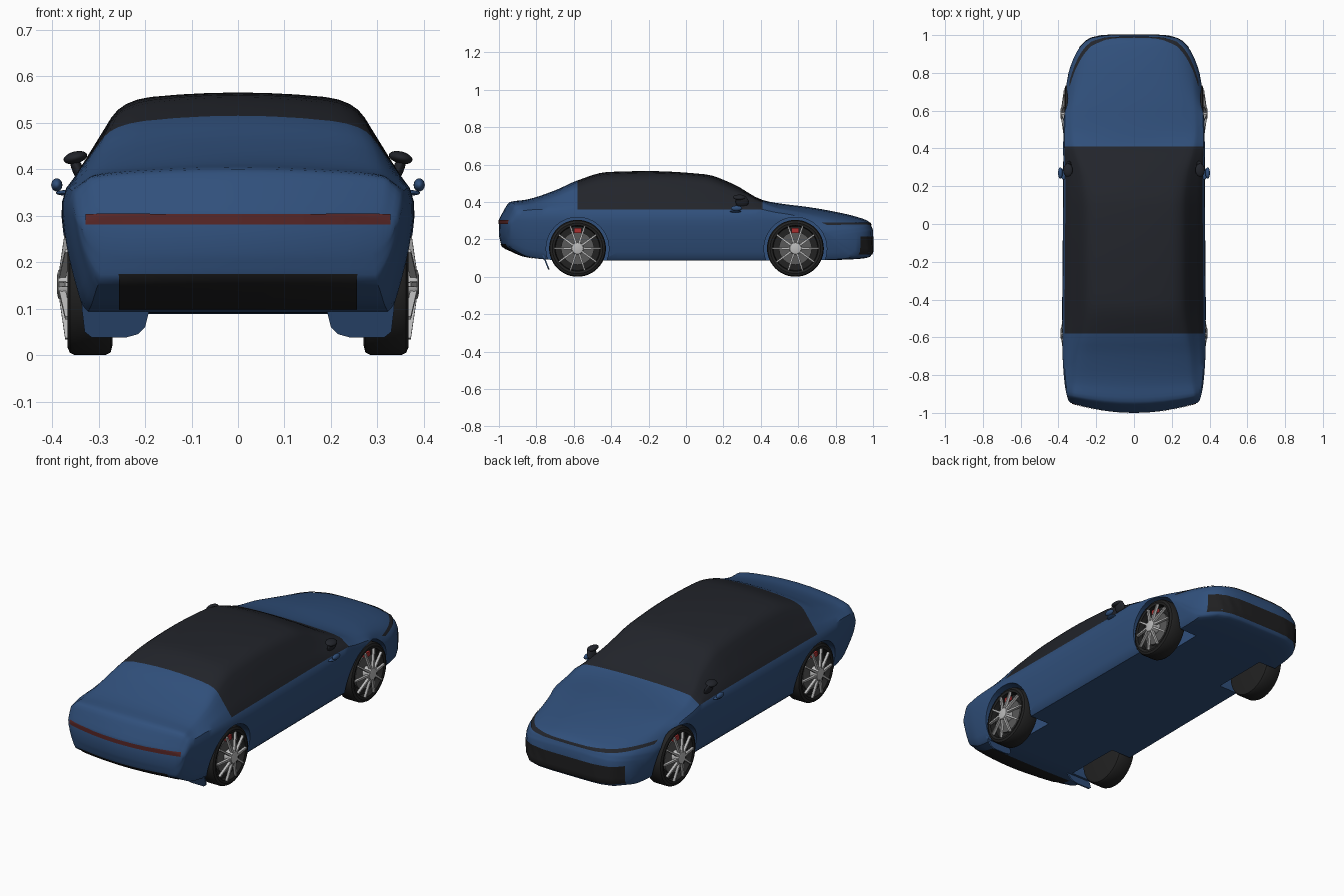
import bpy, bmesh
from math import sin, cos, pi, radians
from mathutils import Vector, Matrix
from mathutils.bvhtree import BVHTree

if "Cube" in bpy.data.objects:
    bpy.data.objects.remove(bpy.data.objects["Cube"])


def material(name, rgb):
    m = bpy.data.materials.new(name)
    m.diffuse_color = (*rgb, 1)
    m.use_nodes = True
    m.node_tree.nodes["Principled BSDF"].inputs["Base Color"].default_value = m.diffuse_color
    return m


PAINT = material("blue_paint", (0.03, 0.08, 0.2))
GLASS = material("dark_glass", (0.016, 0.018, 0.024))
BLACK = material("black_trim", (0.014, 0.014, 0.015))
RUBBER = material("rubber", (0.016, 0.016, 0.016))
SILVER = material("silver", (0.5, 0.5, 0.5))
DISC = material("brake_disc", (0.1, 0.1, 0.1))
RED = material("caliper_red", (0.4, 0.03, 0.03))
LAMP = material("lamp_red", (0.1, 0.02, 0.02))


def make(name, bm, mats, mirror=False, angle=35):
    bmesh.ops.recalc_face_normals(bm, faces=bm.faces)
    me = bpy.data.meshes.new(name)
    bm.to_mesh(me)
    bm.free()
    for m in mats:
        me.materials.append(m)
    ob = bpy.data.objects.new(name, me)
    bpy.context.collection.objects.link(ob)
    me.shade_smooth()
    me.set_sharp_from_angle(angle=radians(angle))
    if mirror:
        ob.modifiers.new("mirror", 'MIRROR').use_mirror_merge = False
    return ob


# Body stations: y, waist half-width, roof-edge x, roof-edge z, top z, waist z, bottom z
STATIONS = [
    (-1.00, .335, .300, .300, .305, .27, .220), (-.985, .345, .31, .325, .335, .28, .165),
    (-.94, .355, .315, .385, .400, .30, .140), (-.85, .368, .30, .395, .413, .30, .105),
    (-.70, .378, .290, .440, .462, .30, .090), (-.58, .380, .270, .495, .515, .30, .090),
    (-.42, .380, .250, .540, .560, .30, .088), (-.20, .378, .25, .548, .565, .30, .088),
    (.10, .376, .250, .530, .548, .30, .088), (.25, .375, .265, .475, .497, .30, .088),
    (.41, .374, .310, .400, .410, .30, .088), (.50, .372, .320, .368, .392, .30, .088),
    (.65, .370, .315, .345, .373, .29, .088), (.80, .365, .310, .315, .347, .27, .090),
    (.92, .360, .305, .285, .318, .25, .095), (.98, .355, .300, .262, .293, .23, .105),
    (1.00, .345, .300, .235, .250, .20, .130)]


def smooth_stations(rows, n):
    # monotone cubic interpolation between stations
    def slopes(c):
        d = [(b[c] - a[c]) / (b[0] - a[0]) for a, b in zip(rows, rows[1:])]
        mid = [0 if p * q <= 0 else 2 * p * q / (p + q) for p, q in zip(d, d[1:])]
        return [d[0]] + mid + [d[-1]]
    m = [slopes(c) for c in range(7)]
    out = []
    for i in range(len(rows) - 1):
        a, b = rows[i], rows[i + 1]
        h = b[0] - a[0]
        for k in range(n):
            t = k / n
            out.append([(2*t**3 - 3*t*t + 1) * a[c] + (t**3 - 2*t*t + t) * h * m[c][i]
                        + (3*t*t - 2*t**3) * b[c] + (t**3 - t*t) * h * m[c][i + 1]
                        for c in range(7)])
    return out + [list(rows[-1])]


def bez(a, b, c, t):
    return a * (1 - t)**2 + b * 2 * t * (1 - t) + c * t * t


def half_section(w, xr, zr, zt, zw, zb):
    p0, p2 = Vector((w, zw)), Vector((xr, zr))
    p1 = Vector((w + (xr - w) * .1, min(.36, zw + .6 * (zr - zw))))
    roof = lambda s: Vector((xr * (1 - s), zr + (zt - zr) * (1 - (1 - s)**2)))
    a, b = p1.lerp(p2, .8), roof(.25)
    upper = [p0, p0.lerp(p1, .5) + Vector((.004, 0)), p1, p1.lerp(p2, .3), p1.lerp(p2, .6)]
    upper += [bez(a, p2, b, k / 4) for k in range(5)] + [roof(s) for s in (.5, .75, 1)]
    q1, q2 = Vector((.975 * w, zw - .5 * (zw - zb))), Vector((.89 * w, zb + .012))
    lower = [bez(p0, q1, q2, k / 6) for k in range(7)]
    lower += [Vector((.86 * w * (1 - k / 5), zb)) for k in range(6)]
    return upper, lower


def warp(x, y):
    # rounds the nose and tail in plan
    f = min(max((y - .5) / .5, 0), 1)
    r = min(max((-y - .7) / .3, 0), 1)
    return y - .25 * f * f * (3 - 2 * f) * abs(x / .36)**6 + .055 * r * r * (x / .34)**2


# Body shell, lofted and capped
bm = bmesh.new()
rings = []
for y, *sec in smooth_stations(STATIONS, 4):
    up, lo = half_section(*sec)
    loop = up + [Vector((-p.x, p.y)) for p in up[-2::-1]]
    loop += [Vector((-p.x, p.y)) for p in lo[1:]] + lo[-2:0:-1]
    rings.append([bm.verts.new((p.x, warp(p.x, y), p.y)) for p in loop])
n = len(rings[0])
for a, b in zip(rings, rings[1:]):
    for i in range(n):
        j = (i + 1) % n
        bm.faces.new((a[i], a[j], b[j], b[i]))
for r in (rings[0], rings[-1]):
    for i in range(n // 2):
        q = (r[i], r[i + 1], r[-i - 1], r[-i % n])
        bm.faces.new(list(dict.fromkeys(q)))
for f in bm.faces:
    c = f.calc_center_median()
    f.material_index = int(-.58 < c.y < .41 and c.z > .357)
bmesh.ops.recalc_face_normals(bm, faces=bm.faces)
skin = BVHTree.FromBMesh(bm)
body = make("body", bm, [PAINT, GLASS])

# Wheel wells
WHEELS = {"rear": -.58, "front": .585}
bm = bmesh.new()
for y in WHEELS.values():
    for s in (-1, 1):
        bmesh.ops.create_cone(bm, cap_ends=True, segments=48, radius1=.168, radius2=.168, depth=.3,
                              matrix=Matrix.Translation((s * .36, y, .15)) @ Matrix.Rotation(pi / 2, 4, 'Y'))
cutter = make("well_cutter", bm, [PAINT])
cutter.hide_render = True
mod = body.modifiers.new("wells", 'BOOLEAN')
mod.object, mod.operation, mod.solver = cutter, 'DIFFERENCE', 'EXACT'
bpy.context.view_layer.objects.active = body
bpy.ops.object.modifier_apply(modifier=mod.name)
bpy.data.objects.remove(cutter)
body.data.set_sharp_from_angle(angle=radians(35))


def strip(name, half, z0, z1, end, mat, nx=48, nz=6):
    # panel projected on the nose (end=1) or tail (end=-1)
    bm = bmesh.new()
    grid = {}
    for i in range(nx + 1):
        for k in range(nz + 1):
            o = Vector((half * (2 * i / nx - 1), 2 * end, z0 + (z1 - z0) * k / nz))
            hit, nor, _, _ = skin.ray_cast(o, Vector((0, -end, 0)))
            if hit:
                grid[i, k] = bm.verts.new(hit + nor * .003)
    for i in range(nx):
        for k in range(nz):
            q = [(i, k), (i + 1, k), (i + 1, k + 1), (i, k + 1)]
            if all(c in grid for c in q):
                bm.faces.new([grid[c] for c in q])
    ob = make(name, bm, [mat])
    return ob


strip("tail_light", .327, .281, .303, -1, LAMP)
strip("rear_diffuser", .256, .100, .175, -1, BLACK)
strip("front_intake", .29, .12, .215, 1, BLACK)
strip("headlight_strip", .34, .276, .288, 1, GLASS, nz=3)


def lathe(name, profile, y, mat, seg=48):
    bm = bmesh.new()
    vs = [bm.verts.new((x, 0, r)) for x, r in profile]
    es = [bm.edges.new(e) for e in zip(vs, vs[1:])]
    bmesh.ops.spin(bm, geom=vs + es, axis=(1, 0, 0), cent=(0, 0, 0), angle=2 * pi, steps=seg)
    bmesh.ops.remove_doubles(bm, verts=bm.verts, dist=1e-4)
    bmesh.ops.translate(bm, verts=bm.verts, vec=(0, y, .152))
    return make(name, bm, [mat], mirror=True)


# Wheels
for end, y in WHEELS.items():
    lathe(end + "_tyre", [(.27, 0), (.27, .13), (.274, .146), (.285, .152), (.352, .152), (.362, .147),
                          (.367, .135), (.364, .122), (.335, .118), (.332, 0)], y, RUBBER)
    lathe(end + "_brake_disc", [(.334, .02), (.345, .02), (.345, .088), (.334, .088)], y, DISC)
    lathe(end + "_hub", [(.335, .03), (.38, .034), (.387, .03), (.39, .016), (.39, 0)], y, SILVER, 24)
    bm = bmesh.new()
    for k in range(10):
        geo = bmesh.ops.create_cube(bm, size=1)["verts"]
        for v in geo:
            out = v.co.z > 0
            wid = .008 if out else .012
            x = (.372 if out else .386) + (0 if v.co.x > 0 else -.014)
            v.co = (x, wid * v.co.y, .123 if out else .022)
        bmesh.ops.rotate(bm, verts=geo, cent=(0, 0, 0), matrix=Matrix.Rotation(2 * pi * (k + .5) / 10, 3, 'X'))
        bmesh.ops.translate(bm, verts=geo, vec=(0, y, .152))
    make(end + "_spokes", bm, [SILVER], mirror=True)
    bm = bmesh.new()
    bmesh.ops.create_cube(bm, size=1, matrix=Matrix.Translation((.348, y, .247)) @ Matrix.Diagonal((.018, .04, .025, 1)))
    make(end + "_caliper", bm, [RED], mirror=True)


def blob(name, loc, size, mat, tilt=0):
    bm = bmesh.new()
    bmesh.ops.create_uvsphere(bm, u_segments=20, v_segments=12, radius=1,
                              matrix=Matrix.Translation(loc) @ Matrix.Rotation(tilt, 4, 'Y')
                              @ Matrix.Diagonal((*size, 1)))
    make(name, bm, [mat], mirror=True, angle=60)


# Door mirrors
blob("mirror_housing", (.350, .285, .425), (.026, .035, .013), GLASS, .25)
blob("mirror_stem", (.345, .30, .400), (.012, .035, .035), GLASS, .4)
blob("mirror_pod", (.390, .27, .366), (.012, .03, .014), PAINT)
blob("mirror_arm", (.370, .265, .349), (.022, .03, .006), PAINT)

# Flaps hanging behind the rear wheels
bm = bmesh.new()
outline = [(.19, .10), (.20, .06), (.215, .045), (.24, .038), (.315, .038), (.33, .05), (.336, .10), (.338, .15)]
front = [bm.verts.new((x, -.73 - .4 * (z - .04), z)) for x, z in outline]
face = bm.faces.new(front)
ext = bmesh.ops.extrude_face_region(bm, geom=[face])["geom"]
bmesh.ops.translate(bm, verts=[v for v in ext if isinstance(v, bmesh.types.BMVert)], vec=(0, -.008, 0))
make("wheel_flap", bm, [PAINT], mirror=True)
